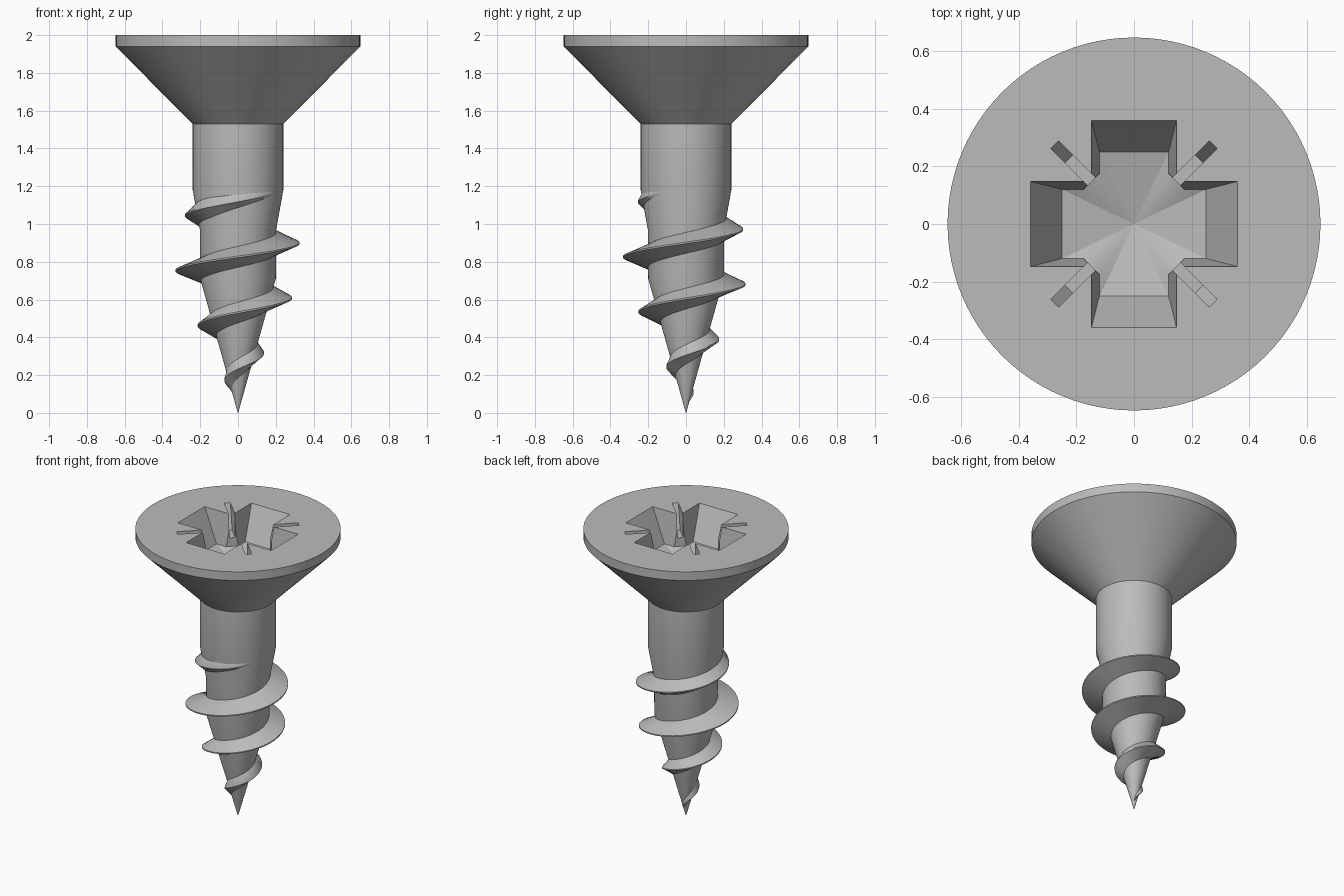
import bpy, bmesh
from math import sin, cos, pi, tau, radians

if "Cube" in bpy.data.objects:
    bpy.data.objects.remove(bpy.data.objects["Cube"], do_unlink=True)

steel = bpy.data.materials.new("grey steel")
steel.use_nodes = True
GREY = (0.5, 0.5, 0.5, 1)
steel.diffuse_color = GREY
steel.node_tree.nodes["Principled BSDF"].inputs["Base Color"].default_value = GREY


def skin(bm, rings):
    """Skin equal-length point rings; return the first and last vertex loops."""
    loops = [[bm.verts.new(p) for p in ring] for ring in rings]
    n = len(loops[0])
    for a, b in zip(loops, loops[1:]):
        for i in range(n):
            j = (i + 1) % n
            bm.faces.new((a[i], a[j], b[j], b[i]))
    return loops[0], loops[-1]


def finish(bm, name, angle):
    """Turn the bmesh into a smooth-shaded object with sharp creases."""
    bmesh.ops.recalc_face_normals(bm, faces=bm.faces)
    mesh = bpy.data.meshes.new(name)
    bm.to_mesh(mesh)
    bm.free()
    mesh.materials.append(steel)
    obj = bpy.data.objects.new(name, mesh)
    bpy.context.collection.objects.link(obj)
    bpy.ops.object.select_all(action='DESELECT')
    obj.select_set(True)
    bpy.context.view_layer.objects.active = obj
    bpy.ops.object.shade_smooth_by_angle(angle=radians(angle))


def lerp_table(table, z):
    """Radius at height z from (z, radius) pairs."""
    for (z0, r0), (z1, r1) in zip(table, table[1:]):
        if z <= z1:
            t = max(0, (z - z0) / (z1 - z0))
            return r0 + (r1 - r0) * t
    return table[-1][1]


# Screw body: point, tapered core, shank and countersunk head
profile = [(0, 0.001), (0.71, 0.2), (0.97, 0.202), (1.18, 0.24),
           (1.53, 0.24), (1.94, 0.648), (2, 0.648)]
SEG = 96
TOP = 2.0
bm = bmesh.new()
tip_loop, rim = skin(bm, [[(r * cos(tau * i / SEG), r * sin(tau * i / SEG), z)
                           for i in range(SEG)] for z, r in profile])
bm.faces.new(tip_loop)

# Recess corner between two arms, with its diagonal slot: (x, y, depth)
corner = {
    "arm_top": (0.36, 0.148, 0), "slot_mouth": (0.175, 0.148, 0),
    "slot_top": (0.289, 0.262, 0), "notch": (0.162, 0.135, 0.1),
    "slot_inner": (0.161, 0.134, 0.16), "slot_outer": (0.24, 0.213, 0.16),
    "floor_notch": (0.175, 0.12, 0.22), "floor_arm": (0.25, 0.12, 0.22),
}
apex = bm.verts.new((0, 0, TOP - 0.28))
quarters = []
for k in range(4):
    c, s = round(cos(k * pi / 2)), round(sin(k * pi / 2))
    place = lambda x, y, d: bm.verts.new((c * x - s * y, s * x + c * y, TOP - d))
    near = {key: place(x, y, d) for key, (x, y, d) in corner.items()}
    far = {key: place(y, x, d) for key, (x, y, d) in corner.items()}
    quarters.append((near, far))

outline = []
for k, (near, far) in enumerate(quarters):
    # Arm side walls and slot side walls
    for side in (near, far):
        for keys in (("arm_top", "slot_mouth", "notch", "floor_notch", "floor_arm"),
                     ("slot_mouth", "slot_top", "slot_outer", "slot_inner", "notch")):
            bm.faces.new([side[key] for key in keys])
        bm.faces.new((side["floor_arm"], side["floor_notch"], apex))
    # Slot end, slot floor and corner chamfer
    for a, b in (("slot_top", "slot_outer"), ("slot_outer", "slot_inner")):
        bm.faces.new((near[a], far[a], far[b], near[b]))
    bm.faces.new([near[key] for key in ("floor_notch", "notch", "slot_inner")]
                 + [far[key] for key in ("slot_inner", "notch", "floor_notch")])
    bm.faces.new((near["floor_notch"], far["floor_notch"], apex))
    # Sloping arm end and the floor below it
    ahead = quarters[(k + 1) % 4][0]
    bm.faces.new((far["arm_top"], ahead["arm_top"], ahead["floor_arm"], far["floor_arm"]))
    bm.faces.new((far["floor_arm"], ahead["floor_arm"], apex))
    outline += [near[key] for key in ("arm_top", "slot_mouth", "slot_top")]
    outline += [far[key] for key in ("slot_top", "slot_mouth", "arm_top")]

# Flat head face between the rim and the recess outline
edges = [bm.edges.get((loop[i - 1], loop[i])) for loop in (rim, outline)
         for i in range(len(loop))]
bmesh.ops.triangle_fill(bm, edges=edges, use_beauty=True, use_dissolve=False)
finish(bm, "screw_body", 20)

# Helical thread: wedge section swept up the core, fading at both ends
crest = [(0.05, 0.012), (0.1, 0.04), (0.17, 0.072), (0.32, 0.14), (0.53, 0.25),
         (0.605, 0.285), (0.68, 0.315), (0.75, 0.331), (0.825, 0.333), (0.9, 0.325),
         (0.97, 0.303), (1.05, 0.28), (1.12, 0.255), (1.18, 0.232)]
PITCH, START, LOW, HIGH = 0.295, 0.31, 0.05, 1.175
STEPS = 300
rings = []
for i in range(STEPS + 1):
    z = LOW + (HIGH - LOW) * i / STEPS
    a = tau * (z - START) / PITCH
    w = min(0.058, 0.02 + 0.3 * (z - LOW), 0.015 + 0.5 * (HIGH - z))
    reach = lerp_table(crest, z)
    section = [(max(0.001, lerp_table(profile, z + d) - 0.006), z + d) for d in (-w, w)]
    section += [(reach, z + 0.004), (reach, z - 0.004)]
    rings.append([(r * cos(a), r * sin(a), h) for r, h in section])
bm = bmesh.new()
for end in skin(bm, rings):
    bm.faces.new(end)
finish(bm, "screw_thread", 40)
